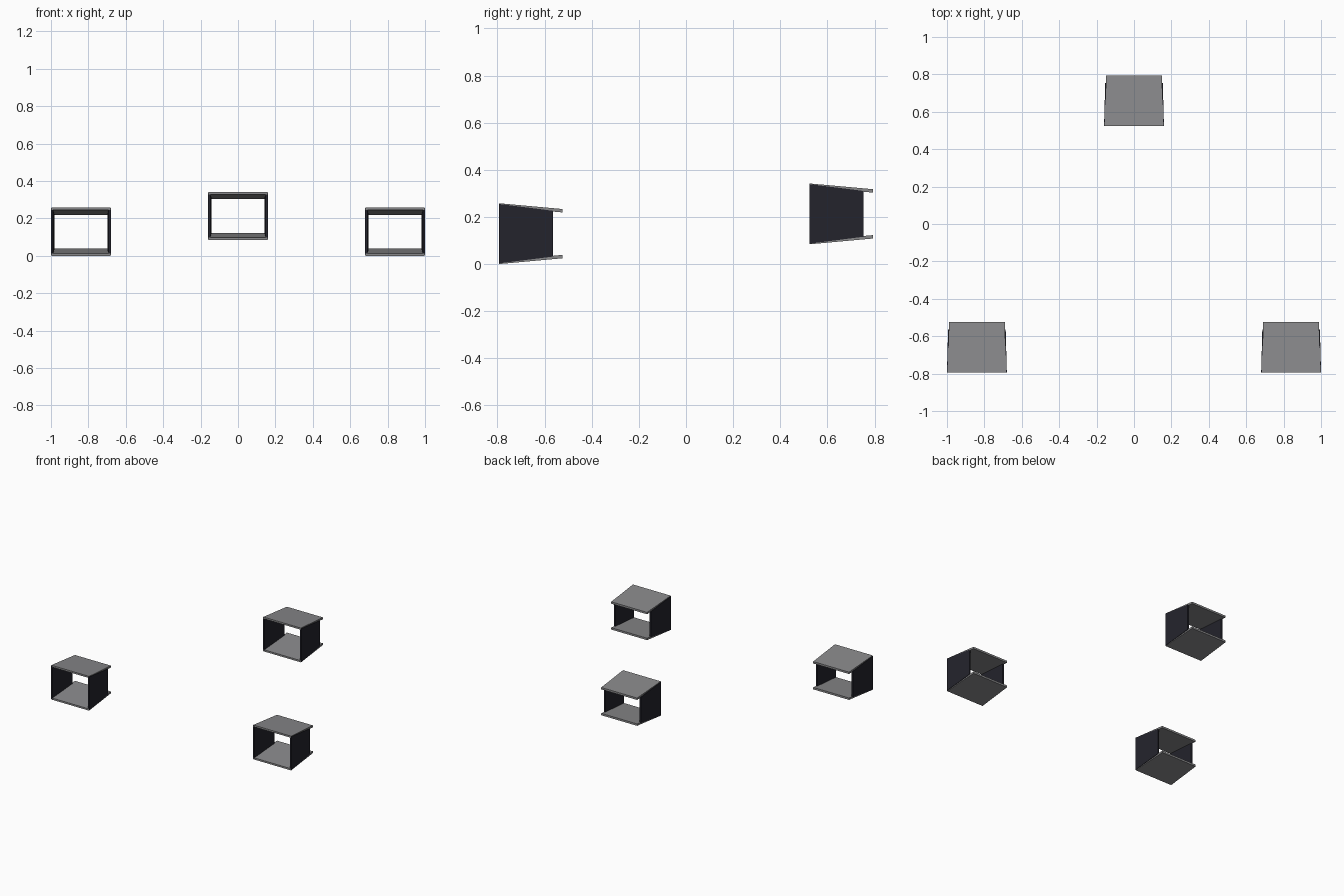
import bpy, bmesh

if "Cube" in bpy.data.objects:
    bpy.data.objects.remove(bpy.data.objects["Cube"])


def material(name, rgb):
    m = bpy.data.materials.new(name)
    m.diffuse_color = (*rgb, 1)
    m.use_nodes = True
    m.node_tree.nodes["Principled BSDF"].inputs["Base Color"].default_value = m.diffuse_color
    return m


GREY = material("plate grey", (0.25, 0.25, 0.257))
DARK = material("wall dark navy", (0.017, 0.017, 0.025))


def prism(name, front, back, mat, location):
    """Solid between two matching four-point end outlines."""
    bm = bmesh.new()
    f = [bm.verts.new(p) for p in front]
    b = [bm.verts.new(p) for p in back]
    bm.faces.new(f)
    bm.faces.new(b[::-1])
    for i in range(4):
        j = (i + 1) % 4
        bm.faces.new((f[j], f[i], b[i], b[j]))
    bmesh.ops.recalc_face_normals(bm, faces=bm.faces)
    me = bpy.data.meshes.new(name)
    bm.to_mesh(me)
    bm.free()
    me.materials.append(mat)
    ob = bpy.data.objects.new(name, me)
    ob.location = location
    bpy.context.collection.objects.link(ob)
    return ob


def rect(x0, x1, y, z0, z1):
    return [(x0, y, z0), (x1, y, z0), (x1, y, z1), (x0, y, z1)]


def frame(label, location):
    # tapered top and bottom plates, longer than the walls
    for s, part in ((1, "top_plate"), (-1, "bottom_plate")):
        prism(f"{label}_{part}",
              rect(-0.157, 0.157, -0.135, s * 0.116, s * 0.129),
              rect(-0.149, 0.149, 0.135, s * 0.090, s * 0.1045),
              GREY, location)
    # tapered side walls, overlapping the plate edges
    for s, part in ((1, "right_wall"), (-1, "left_wall")):
        prism(f"{label}_{part}",
              rect(s * 0.148, s * 0.160, -0.135, -0.126, 0.126),
              rect(s * 0.142, s * 0.154, 0.095, -0.097, 0.097),
              DARK, location)


# two front frames and one raised rear frame
frame("left_frame", (-0.84, -0.659, 0.129))
frame("right_frame", (0.84, -0.659, 0.129))
frame("rear_frame", (0, 0.659, 0.213))
